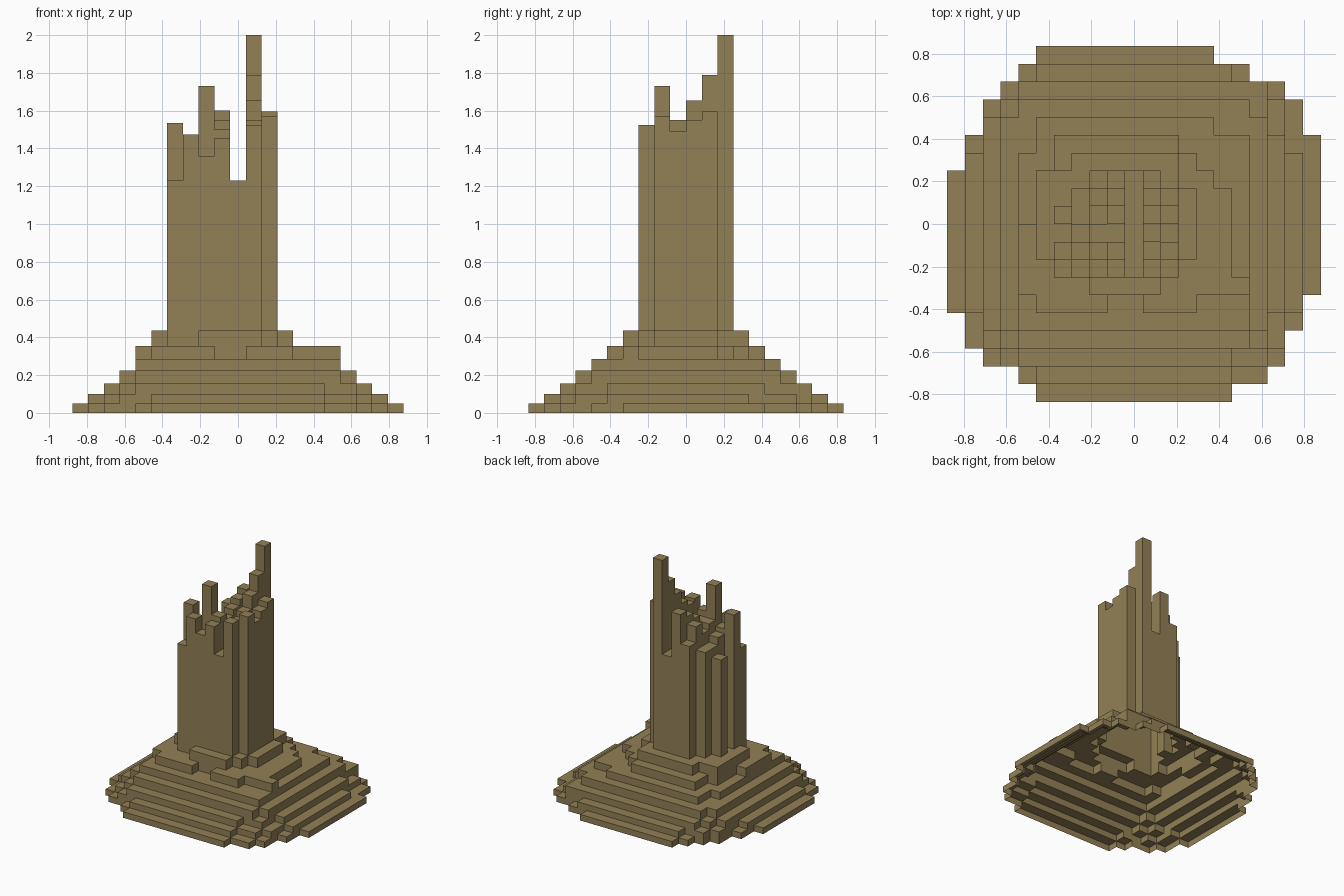
import bpy
import bmesh

# Remove the default cube
cube = bpy.data.objects.get("Cube")
if cube:
    bpy.data.objects.remove(cube, do_unlink=True)

CELL = 0.0835
HALF_X = 21 * CELL / 2
HALF_Y = 20 * CELL / 2

# Single sandstone colour
sandstone = bpy.data.materials.new("sandstone")
sandstone.use_nodes = True
colour = (0.29, 0.215, 0.093, 1.0)
sandstone.diffuse_color = colour
sandstone.node_tree.nodes["Principled BSDF"].inputs["Base Color"].default_value = colour

heights = {}


def raise_block(first_column, first_row, last_column, last_row, height):
    """Lift a rectangle of grid cells to the given height."""
    for column in range(first_column, last_column):
        for row in range(first_row, last_row):
            heights[column, row] = height


def terrace(height, blocks):
    """Lay one terrace as a union of rectangles on the grid."""
    for block in blocks:
        raise_block(*block, height)


# Stepped mound, widest terrace first
terrace(0.05, [(5, 0, 15, 20), (5, 0, 16, 19), (4, 1, 17, 19), (4, 1, 18, 18),
               (3, 2, 19, 18), (2, 2, 19, 17), (1, 3, 19, 15), (1, 4, 20, 15),
               (2, 4, 20, 17), (0, 5, 20, 13), (0, 6, 21, 13), (1, 6, 21, 15)])
terrace(0.10, [(5, 1, 16, 19), (4, 2, 18, 18), (3, 2, 18, 18),
               (2, 3, 19, 17), (1, 5, 20, 14)])
terrace(0.155, [(4, 2, 16, 18), (4, 3, 18, 18), (3, 3, 18, 17),
                (2, 4, 18, 16), (2, 5, 19, 15)])
terrace(0.225, [(4, 3, 17, 17), (3, 4, 18, 16)])
terrace(0.285, [(4, 4, 17, 14), (5, 4, 15, 16), (5, 4, 17, 15)])
terrace(0.355, [(5, 5, 9, 6), (11, 5, 14, 6), (4, 6, 17, 7), (4, 6, 16, 10),
                (5, 6, 16, 12), (5, 6, 15, 13), (6, 6, 14, 14), (6, 6, 13, 15)])
terrace(0.435, [(8, 6, 12, 7), (6, 7, 13, 8), (5, 8, 14, 12),
                (5, 8, 13, 13), (7, 8, 13, 14)])
mound_cells = set(heights)

# Ruined tower: column tops from front to back, zero leaves the mound bare
tower_columns = [
    (1.23, 1.535, 0, 1.23, 0, 0),
    (1.475, 1.4, 1.36, 1.3, 1.3, 0),
    (1.36, 1.73, 1.45, 1.4, 1.49, 1.36),
    (1.455, 1.5, 1.45, 1.5, 1.55, 1.6),
    (1.23,) * 6,
    (1.525, 1.5, 1.55, 1.655, 1.79, 2.0),
    (0, 1.57, 1.49, 1.55, 1.595, 0),
]
tower_cells = set()
for column, tops in enumerate(tower_columns, start=6):
    for row, top in enumerate(tops, start=7):
        if top:
            heights[column, row] = top
            tower_cells.add((column, row))


def build_shell(name, cells):
    """Make an open-bottomed shell with a flat top and drop walls per cell."""
    bm = bmesh.new()

    def face(points):
        bm.faces.new([bm.verts.new(point) for point in points])

    for column, row in sorted(cells):
        top = heights[column, row]
        left, right = (column * CELL - HALF_X, (column + 1) * CELL - HALF_X)
        front, back = (row * CELL - HALF_Y, (row + 1) * CELL - HALF_Y)
        corners = [(left, front), (right, front), (right, back), (left, back)]
        face([(x, y, top) for x, y in corners])

        # Walls drop to each lower neighbour: front, right, back, left
        for side, (dx, dy) in enumerate([(0, -1), (1, 0), (0, 1), (-1, 0)]):
            low = heights.get((column + dx, row + dy), 0)
            if low < top:
                start, end = corners[side], corners[(side + 1) % 4]
                face([(*start, low), (*end, low), (*end, top), (*start, top)])

    # Weld cells and merge coplanar faces into clean slabs
    bmesh.ops.remove_doubles(bm, verts=bm.verts, dist=0.0005)
    bmesh.ops.dissolve_limit(bm, angle_limit=0.01, verts=bm.verts, edges=bm.edges)
    mesh = bpy.data.meshes.new(name)
    bm.to_mesh(mesh)
    bm.free()
    mesh.materials.append(sandstone)
    shell = bpy.data.objects.new(name, mesh)
    bpy.context.scene.collection.objects.link(shell)
    return shell


build_shell("stepped_mound", mound_cells - tower_cells)
build_shell("ruined_tower", tower_cells)
